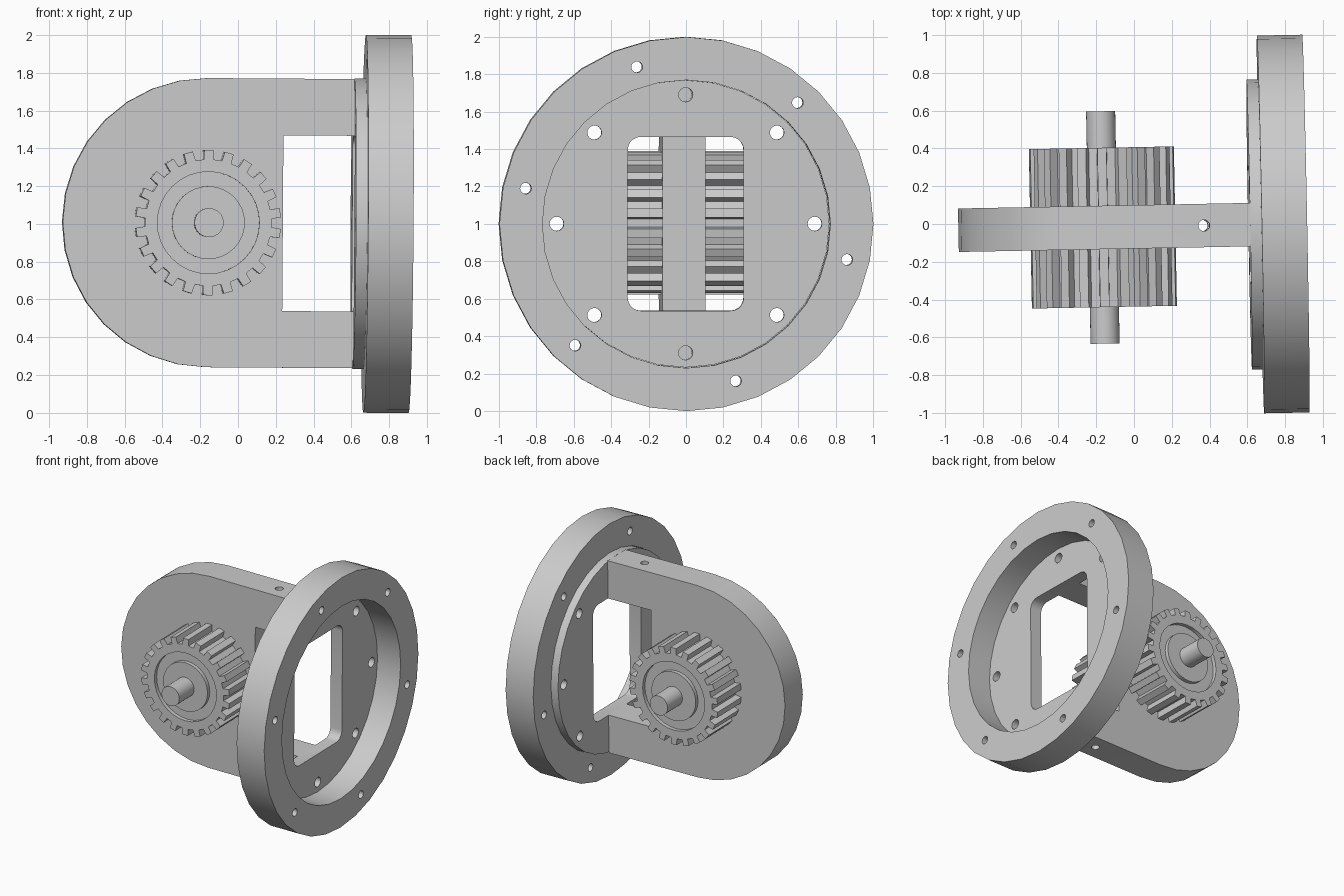
import bpy, bmesh, math
from mathutils import Matrix, Vector

old = bpy.data.objects.get("Cube")
if old:
    bpy.data.objects.remove(old, do_unlink=True)

grey = bpy.data.materials.new("plain grey")
grey.use_nodes = True
COLOUR = (0.6, 0.6, 0.6, 1)
grey.diffuse_color = COLOUR
grey.node_tree.nodes["Principled BSDF"].inputs["Base Color"].default_value = COLOUR

# The whole assembly sits very slightly turned about the flange centre
FRAME = (Matrix.Translation((0.79, 0, 1.0))
         @ Matrix.Rotation(math.radians(1.1), 4, 'Z')
         @ Matrix.Rotation(math.radians(0.4), 4, 'Y'))

PIVOT_X = -0.955      # gear axis, measured from the flange centre
YOKE_R = 0.765
HALF_WINDOW = 0.465


def circle(r, n=32, centre=(0, 0), start=0.0, sweep=2 * math.pi, closed=True):
    steps = n if closed else n - 1
    return [(centre[0] + r * math.cos(start + sweep * i / steps),
             centre[1] + r * math.sin(start + sweep * i / steps)) for i in range(n)]


def rounded_rect(hx, hy, r):
    pts = []
    for k, (sx, sy) in enumerate([(1, 1), (-1, 1), (-1, -1), (1, -1)]):
        pts += circle(r, 6, (sx * (hx - r), sy * (hy - r)), k * math.pi / 2, math.pi / 2, False)
    return pts


def prism(bm, outline, axis, lo, hi):
    """Extrude a 2D outline along an axis; X uses (y,z), Y uses (x,z), Z uses (x,y)."""
    place = {'X': lambda a, b, t: (t, a, b),
             'Y': lambda a, b, t: (a, t, b),
             'Z': lambda a, b, t: (a, b, t)}[axis]
    rows = [[bm.verts.new(place(a, b, t)) for a, b in outline] for t in (lo, hi)]
    faces = [bm.faces.new(rows[0]), bm.faces.new(rows[1])]
    n = len(outline)
    for i in range(n):
        j = (i + 1) % n
        faces.append(bm.faces.new((rows[0][i], rows[0][j], rows[1][j], rows[1][i])))
    bmesh.ops.recalc_face_normals(bm, faces=faces)


def tube(bm, outer, inner, axis, lo, hi, n=32):
    """Ring-shaped solid made by spinning a rectangle."""
    prof = [(outer, lo), (outer, hi), (inner, hi), (inner, lo)]
    rows = []
    for c, s in circle(1, n):
        rows.append([bm.verts.new((t, r * c, r * s) if axis == 'X' else
                                  (PIVOT_X + r * c, t, r * s)) for r, t in prof])
    faces = []
    for i in range(n):
        a, b = rows[i], rows[(i + 1) % n]
        for k in range(4):
            m = (k + 1) % 4
            faces.append(bm.faces.new((a[k], a[m], b[m], b[k])))
    bmesh.ops.recalc_face_normals(bm, faces=faces)


def make(name, build):
    bm = bmesh.new()
    build(bm)
    me = bpy.data.meshes.new(name)
    bm.to_mesh(me)
    bm.free()
    me.materials.append(grey)
    ob = bpy.data.objects.new(name, me)
    bpy.context.collection.objects.link(ob)
    ob.matrix_world = FRAME
    return ob


def finish(ob, cut=None):
    bpy.context.view_layer.update()
    bpy.ops.object.select_all(action='DESELECT')
    bpy.context.view_layer.objects.active = ob
    ob.select_set(True)
    if cut:
        cutter = make(ob.name + "_cutter", cut)
        cutter.hide_render = True
        mod = ob.modifiers.new("cut", 'BOOLEAN')
        mod.operation, mod.solver, mod.object = 'DIFFERENCE', 'EXACT', cutter
        bpy.context.view_layer.update()
        bpy.ops.object.modifier_apply(modifier=mod.name)
        bpy.data.objects.remove(cutter, do_unlink=True)
    bpy.ops.object.shade_smooth_by_angle(angle=math.radians(25))


# Outer flange ring with six bolt holes
def flange_holes(bm):
    for c in circle(0.88, 6, start=math.radians(-12.5)):
        prism(bm, circle(0.03, 16, c), 'X', -0.2, 0.2)


finish(make("flange_ring", lambda bm: tube(bm, 1.0, 0.77, 'X', -0.12, 0.12)), flange_holes)


# Inner disc with a rounded window and eight holes
def disc_holes(bm):
    prism(bm, rounded_rect(0.31, HALF_WINDOW, 0.07), 'X', -0.3, 0.1)
    for c in circle(0.69, 8):
        prism(bm, circle(0.038, 16, c), 'X', -0.3, 0.1)


finish(make("inner_disc", lambda bm: prism(bm, circle(0.768), 'X', -0.18, -0.08)), disc_holes)


# Yoke: round-ended plate with an opening next to the disc
def yoke_shape(bm):
    arc = circle(YOKE_R, 17, (PIVOT_X, 0), math.pi / 2, math.pi, False)
    lower = [(-0.18, -YOKE_R), (-0.18, -HALF_WINDOW), (-0.555, -HALF_WINDOW)]
    upper = [(a, -b) for a, b in reversed(lower)]
    prism(bm, arc + lower + upper, 'Y', -0.115, 0.115)


def yoke_holes(bm):
    prism(bm, circle(0.03, 16, (-0.425, 0)), 'Z', -1, 1)
    for side in (-1, 1):
        prism(bm, circle(0.038, 16, (0, side * 0.69)), 'X', -0.35, 0)


finish(make("yoke", yoke_shape), yoke_holes)


# Spur gear on both sides of the yoke, with a ring groove in each face
def gear_shape(bm):
    teeth, outline = 22, []
    pitch = 2 * math.pi / teeth
    for i in range(teeth):
        mid = (i + 0.5) * pitch
        for r, f in ((0.335, -0.27), (0.385, -0.22), (0.385, 0.22), (0.335, 0.27)):
            a = mid + f * pitch
            outline.append((PIVOT_X + r * math.cos(a), r * math.sin(a)))
    prism(bm, outline, 'Y', -0.422, 0.422)


def gear_grooves(bm):
    for lo in (-0.5, 0.392):
        tube(bm, 0.27, 0.193, 'Y', lo, lo + 0.108)


finish(make("gear", gear_shape), gear_grooves)

# Shaft through the gear
finish(make("shaft", lambda bm: prism(bm, circle(0.077, 32, (PIVOT_X, 0)), 'Y', -0.615, 0.615)))
